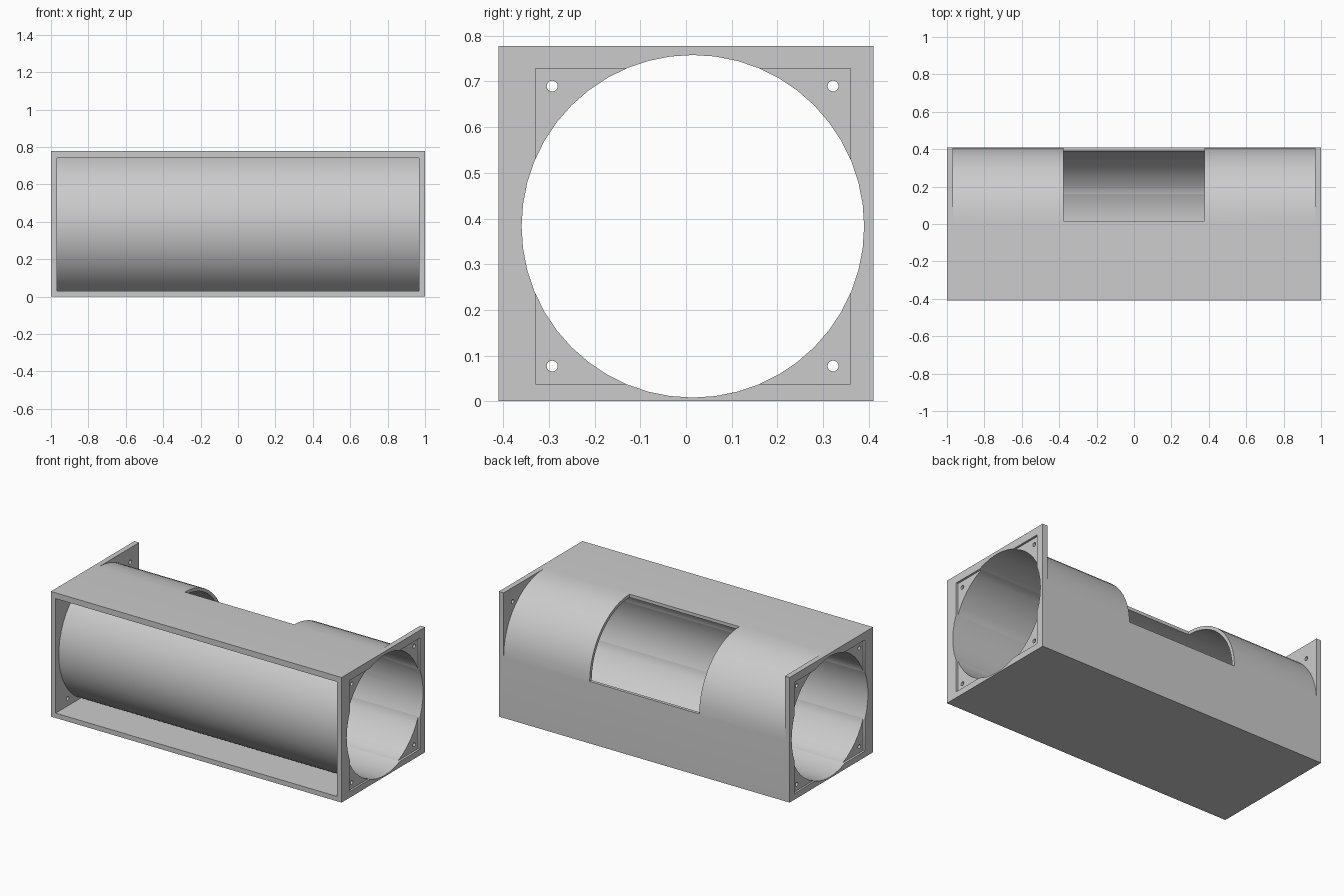
import bpy
import bmesh
from math import sin, cos, pi, radians, acos, asin

old = bpy.data.objects.get("Cube")
if old:
    bpy.data.objects.remove(old, do_unlink=True)

# Main dimensions
HALF_X, HALF_Y, HEIGHT = 1.0, 0.41, 0.778
CY, CZ = 0.015, 0.383            # tube axis
R_IN, R_OUT = 0.375, 0.395
PLATE_X = 0.967                  # inner face of the end plates

grey = bpy.data.materials.new("plain_grey")
grey.use_nodes = True
colour = (0.6, 0.6, 0.6, 1)
grey.diffuse_color = colour
grey.node_tree.nodes["Principled BSDF"].inputs["Base Color"].default_value = colour


def arc(y, z, r, a0, a1, n):
    """Points (y, z) along an arc, both ends included."""
    return [(y + r * cos(a0 + (a1 - a0) * i / n),
             z + r * sin(a0 + (a1 - a0) * i / n)) for i in range(n + 1)]


def rect(y0, y1, z0, z1):
    return [(y0, z0), (y1, z0), (y1, z1), (y0, z1)]


def extrude(name, profile, x0, x1):
    """Solid made by sweeping a y-z profile along x."""
    bm = bmesh.new()
    face = bm.faces.new([bm.verts.new((x0, y, z)) for y, z in profile])
    out = bmesh.ops.extrude_face_region(bm, geom=[face])
    moved = [v for v in out["geom"] if isinstance(v, bmesh.types.BMVert)]
    bmesh.ops.translate(bm, verts=moved, vec=(x1 - x0, 0, 0))
    bmesh.ops.recalc_face_normals(bm, faces=bm.faces)
    mesh = bpy.data.meshes.new(name)
    bm.to_mesh(mesh)
    bm.free()
    obj = bpy.data.objects.new(name, mesh)
    bpy.context.collection.objects.link(obj)
    return obj


# Block that everything is cut from
housing = extrude("tube_housing", rect(-HALF_Y, HALF_Y, 0, HEIGHT), -HALF_X, HALF_X)
housing.data.materials.append(grey)
bpy.ops.object.select_all(action='DESELECT')
bpy.context.view_layer.objects.active = housing
housing.select_set(True)


def cut(name, profile, x0, x1):
    cutter = extrude(name, profile, x0, x1)
    cutter.hide_render = True
    cutter.data.materials.append(grey)
    mod = housing.modifiers.new(name, 'BOOLEAN')
    mod.operation, mod.solver, mod.object = 'DIFFERENCE', 'EXACT', cutter
    bpy.ops.object.modifier_apply(modifier=name)
    bpy.data.objects.remove(cutter, do_unlink=True)


# Rounded upper back corner between the end plates
corner = arc(CY, CZ, R_OUT, 0, pi / 2, 12) + [(CY, 0.85), (0.5, 0.85), (0.5, CZ)]
cut("corner_cutter", corner, -PLATE_X, PLATE_X)

# Front cavity, stopping at the outside of the tube
Z_LOW, Z_HIGH = 0.03, 0.742
a_top = pi - asin((Z_HIGH - CZ) / R_OUT)
a_low = pi + asin((CZ - Z_LOW) / R_OUT)
cavity = [(-0.5, Z_LOW), (-0.5, Z_HIGH)] + arc(CY, CZ, R_OUT, a_top, a_low, 17)
cut("cavity_cutter", cavity, -PLATE_X, PLATE_X)

# Bore through the whole length
cut("bore_cutter", arc(CY, CZ, R_IN, 0, 2 * pi, 48)[:-1], -1.1, 1.1)

# Window in the upper back quarter of the tube
cut("window_cutter", rect(0.017, 0.5, 0.385, 0.9), -0.378, 0.376)

# Square recess on the outside of each end plate
for side in (-1, 1):
    cut("recess_cutter", rect(CY - 0.345, CY + 0.345, 0.038, 0.729),
        side * 0.987, side * 1.1)

# Four screw holes
for y in (-0.293, 0.322):
    for z in (0.077, 0.69):
        cut("screw_hole_cutter", arc(y, z, 0.012, 0, 2 * pi, 16)[:-1], -1.1, 1.1)

bpy.ops.object.shade_smooth_by_angle(angle=radians(30))
